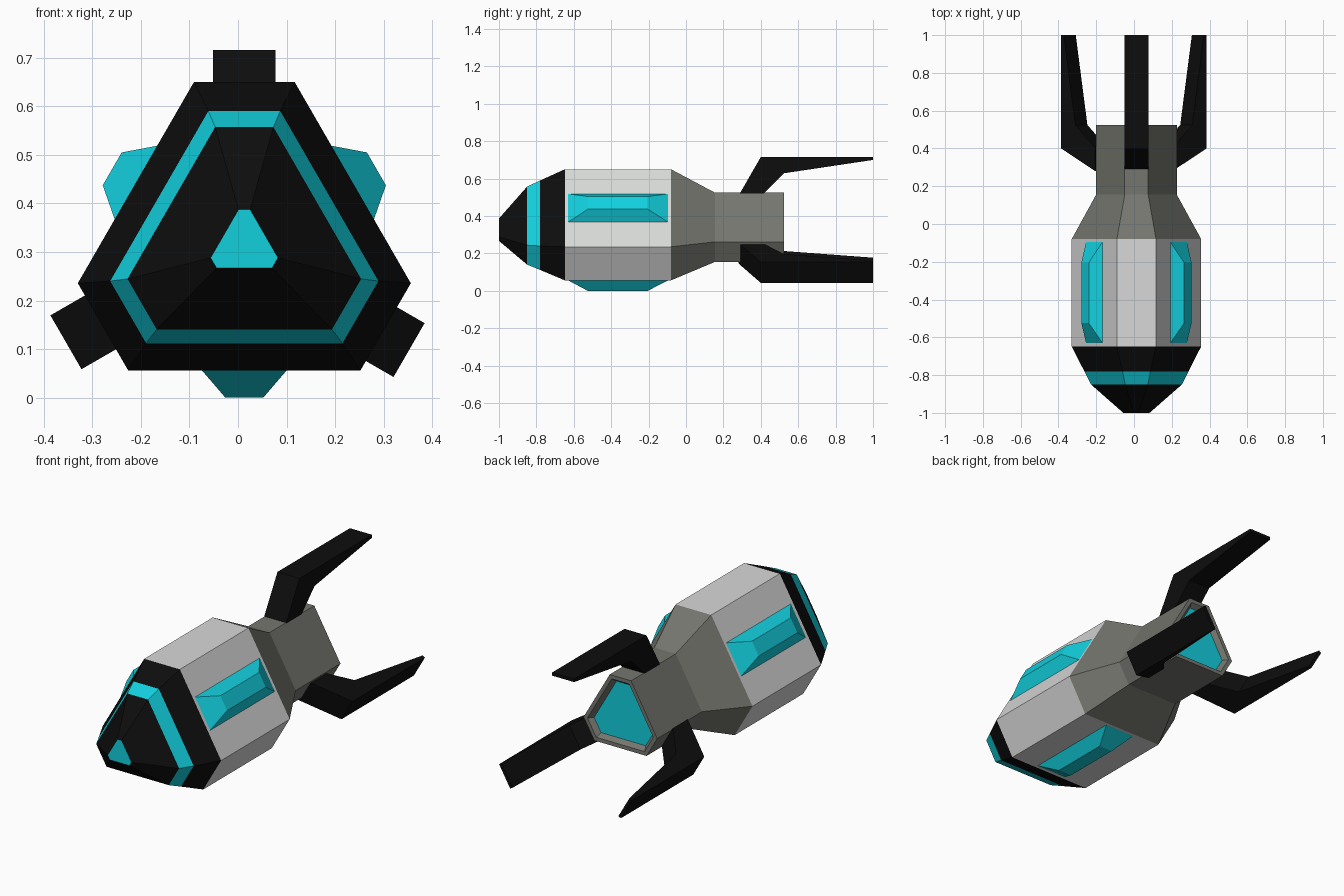
import bpy, bmesh, math
from mathutils import Vector

if "Cube" in bpy.data.objects:
    bpy.data.objects.remove(bpy.data.objects["Cube"])

CX, CZ = 0.013, 0.314  # axis of the three-sided hull


def material(name, rgb):
    m = bpy.data.materials.new(name)
    m.diffuse_color = (*rgb, 1)
    m.use_nodes = True
    m.node_tree.nodes["Principled BSDF"].inputs["Base Color"].default_value = m.diffuse_color
    return m


BLACK = material("black", (0.004, 0.004, 0.004))
CYAN = material("cyan", (0.006, 0.63, 0.73))
WHITE = material("light grey", (0.68, 0.69, 0.68))
GREY = material("dark grey", (0.18, 0.18, 0.16))


def place(angle, r, t, y):
    """Point at radius r along angle, shifted t sideways, at depth y."""
    c, s = math.cos(math.radians(angle)), math.sin(math.radians(angle))
    return Vector((CX + r * c - t * s, y, CZ + r * s + t * c))


def finish(name, bm, mats):
    me = bpy.data.meshes.new(name)
    bm.to_mesh(me)
    bm.free()
    for m in mats:
        me.materials.append(m)
    ob = bpy.data.objects.new(name, me)
    bpy.context.collection.objects.link(ob)
    return ob


def loft(name, rings, mats, bands, front=None, back=None):
    """Truncated-triangle rings (y, corner radius, corner half width)."""
    bm = bmesh.new()
    loops = [[bm.verts.new(place(ang, a, t, y))
              for ang in (90, 210, 330) for t in (-h, h)] for y, a, h in rings]
    for k, mat in enumerate(bands):
        p, q = loops[k], loops[k + 1]
        for i in range(6):
            j = (i + 1) % 6
            bm.faces.new((p[i], q[i], q[j], p[j])).material_index = mat
    if front is not None:
        bm.faces.new(loops[0]).material_index = front
    if back is not None:
        bm.faces.new(loops[-1][::-1]).material_index = back
    return finish(name, bm, mats)


def prism(name, side_a, side_b, mat):
    """Closed solid between two matching outlines."""
    bm = bmesh.new()
    a = [bm.verts.new(p) for p in side_a]
    b = [bm.verts.new(p) for p in side_b]
    bm.faces.new(a)
    bm.faces.new(b)
    for i in range(len(a)):
        j = (i + 1) % len(a)
        bm.faces.new((a[i], a[j], b[j], b[i]))
    bmesh.ops.recalc_face_normals(bm, faces=bm.faces)
    return finish(name, bm, [mat])


# Nose cone with glowing tip and band
loft("nose_cone",
     [(-1.0, 0.073, 0.012), (-0.85, 0.243, 0.060), (-0.78, 0.276, 0.074), (-0.648, 0.336, 0.1035)],
     [BLACK, CYAN], [0, 1, 0], front=1)

# Main body
loft("main_body", [(-0.648, 0.336, 0.1035), (-0.08, 0.336, 0.1035)], [WHITE], [0])

# Tapered tail with a recessed exhaust
a, h = 0.211, 0.062
loft("tail",
     [(-0.08, 0.336, 0.1035), (0.155, a, h), (0.525, a, h),
      (0.525, a - 0.02, h - 0.0115), (0.50, a - 0.038, h - 0.022)],
     [GREY, CYAN], [0, 0, 0, 0], back=1)

# Bevelled side panels on the three wide faces
for name, ang in (("right_panel", 30), ("left_panel", 150), ("bottom_panel", 270)):
    base, top = [
        [place(ang, r, t, y) for t, y in ((-w, y0), (w, y0), (w, y1), (-w, y1))]
        for r, w, y0, y1 in ((0.25, 0.094, -0.645, -0.08), (0.314, 0.039, -0.525, -0.205))]
    prism(name, base, top, CYAN)

# Bent tail fins on the three corners: (y, radius) profile
profile = [(0.281, 0.195), (0.40, 0.402), (1.0, 0.402), (1.0, 0.386), (0.525, 0.315), (0.404, 0.195)]
for name, ang, dx, dz in (("top_fin", 90, 0, 0), ("left_fin", 210, -0.019, 0.001),
                          ("right_fin", 330, -0.009, -0.015)):
    off = Vector((dx, 0, dz))
    prism(name, *[[place(ang, r, t, y) + off for y, r in profile] for t in (-0.064, 0.064)], BLACK)
